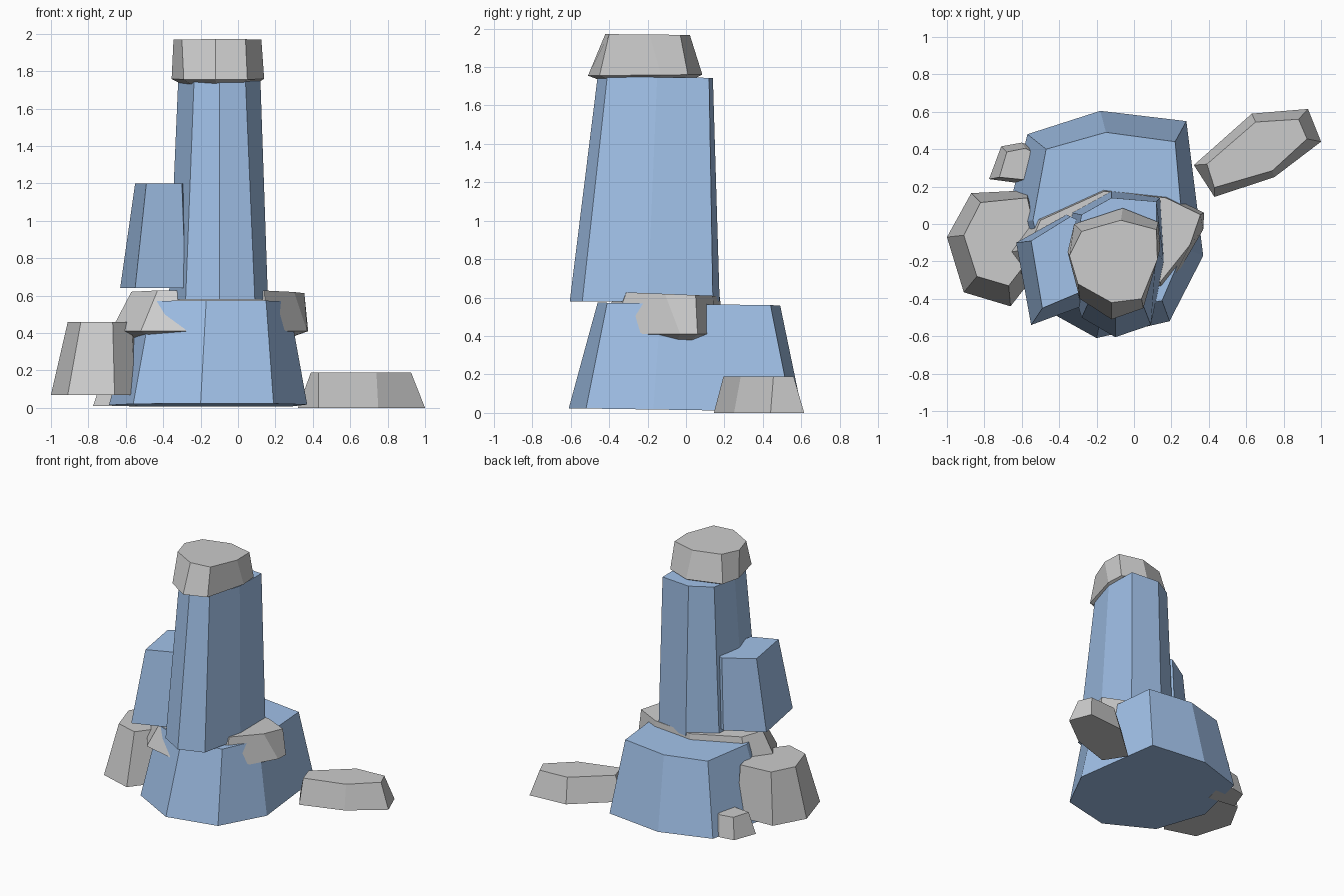
import bpy, bmesh

# Blue stone material
blue = bpy.data.materials.new("blue_stone")
blue.diffuse_color = (0.36, 0.54, 0.82, 1)


def rock(name, rings, mat=None):
    """Loft stacked polygons; each ring is (height, slope along y, outline)."""
    bm = bmesh.new()
    loops = [[bm.verts.new((x, y, z + s * y)) for x, y in pts] for z, s, pts in rings]
    n = len(loops[0])
    for a, b in zip(loops, loops[1:]):
        for i in range(n):
            j = (i + 1) % n
            bm.faces.new((a[i], a[j], b[j], b[i]))
    bm.faces.new(loops[0][::-1])
    bm.faces.new(loops[-1])
    bmesh.ops.recalc_face_normals(bm, faces=bm.faces[:])
    me = bpy.data.meshes.new(name)
    bm.to_mesh(me)
    bm.free()
    ob = bpy.data.objects.new(name, me)
    bpy.context.collection.objects.link(ob)
    if mat:
        me.materials.append(mat)
    return ob


def inset(pts, f):
    """Shrink an outline toward its centre."""
    cx = sum(p[0] for p in pts) / len(pts)
    cy = sum(p[1] for p in pts) / len(pts)
    return [(cx + (x - cx) * f, cy + (y - cy) * f) for x, y in pts]


# Broad blue base
rock("base_rock", [
    (0.015, -0.015, [(-0.2, -0.61), (0.19, -0.52), (0.37, -0.17), (0.28, 0.55),
                     (-0.18, 0.605), (-0.57, 0.48), (-0.69, 0.0), (-0.56, -0.41)]),
    (0.567, -0.015, [(-0.17, -0.46), (0.15, -0.41), (0.27, -0.13), (0.22, 0.44),
                     (-0.15, 0.49), (-0.47, 0.40), (-0.54, 0.02), (-0.46, -0.33)]),
], blue)

# Tall blue pillar
rock("tall_pillar", [
    (0.58, 0, [(-0.1, -0.605), (0.09, -0.54), (0.16, -0.2), (0.14, 0.14),
               (-0.12, 0.175), (-0.33, 0.06), (-0.37, -0.2), (-0.28, -0.5)]),
    (1.745, -0.01, [(-0.1, -0.46), (0.04, -0.41), (0.12, -0.15), (0.12, 0.12),
                    (-0.12, 0.14), (-0.28, 0.05), (-0.32, -0.15), (-0.235, -0.4)]),
], blue)

# Short blue side pillar
rock("side_pillar", [
    (0.64, 0, [(-0.63, -0.1), (-0.55, -0.54), (-0.28, -0.44), (-0.25, 0.0), (-0.36, 0.05)]),
    (1.2, 0, [(-0.55, -0.09), (-0.49, -0.45), (-0.3, -0.37), (-0.25, 0.0), (-0.34, 0.04)]),
], blue)

# Grey cap stone with a slightly bulging underside
cap = [(-0.12, -0.51), (0.05, -0.45), (0.14, -0.13), (0.13, 0.01),
       (-0.06, 0.085), (-0.32, 0.0), (-0.355, -0.15), (-0.29, -0.4)]
rock("cap_stone", [
    (1.725, 0, inset(cap, 0.75)),
    (1.76, 0.01, cap),
    (1.967, -0.01, [(-0.12, -0.42), (0.04, -0.4), (0.125, -0.19), (0.12, -0.03),
                    (-0.07, 0.02), (-0.28, -0.04), (-0.345, -0.17), (-0.3, -0.32)]),
])

# Grey collar around the foot of the pillar
collar = [(-0.2, -0.47), (0.16, -0.39), (0.37, -0.03), (0.375, 0.06),
          (0.18, 0.155), (-0.17, 0.2), (-0.54, 0.04), (-0.68, -0.15), (-0.52, -0.39)]
rock("collar_stone", [
    (0.375, 0, inset(collar, 0.8)),
    (0.41, 0, collar),
    (0.615, -0.04, [(-0.2, -0.36), (0.14, -0.31), (0.3, -0.11), (0.355, 0.05),
                    (0.17, 0.14), (-0.16, 0.175), (-0.5, 0.02), (-0.57, -0.14), (-0.43, -0.32)]),
])

# Loose grey boulders on the ground
rock("left_boulder", [
    (0.07, 0, [(-1.0, -0.07), (-0.91, -0.365), (-0.66, -0.44), (-0.55, -0.3),
               (-0.5, 0.0), (-0.57, 0.18), (-0.87, 0.165)]),
    (0.46, 0, [(-0.91, -0.06), (-0.84, -0.28), (-0.67, -0.33), (-0.57, -0.2),
               (-0.54, 0.0), (-0.57, 0.14), (-0.82, 0.115)]),
])
rock("small_boulder", [
    (0.01, 0, [(-0.775, 0.24), (-0.55, 0.21), (-0.5, 0.4), (-0.6, 0.435), (-0.71, 0.415)]),
    (0.17, 0, [(-0.72, 0.25), (-0.57, 0.235), (-0.52, 0.37), (-0.58, 0.405), (-0.68, 0.385)]),
])
rock("right_flat_boulder", [
    (0.0, 0, [(0.32, 0.315), (0.43, 0.145), (0.75, 0.25), (1.0, 0.44), (0.93, 0.615), (0.63, 0.59)]),
    (0.19, 0, [(0.39, 0.32), (0.43, 0.195), (0.74, 0.285), (0.925, 0.455), (0.88, 0.56), (0.65, 0.545)]),
])
